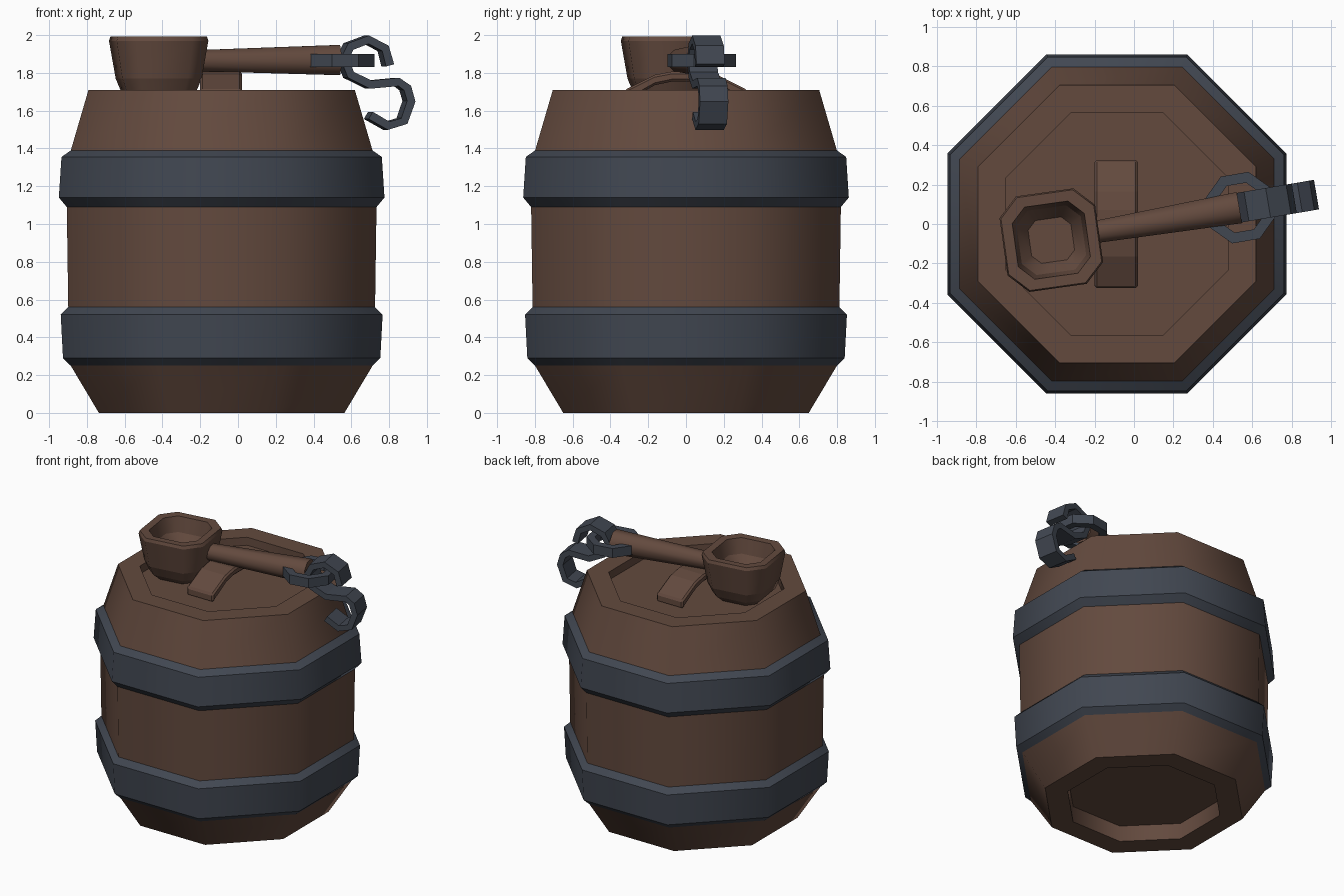
import bpy, bmesh, math
from mathutils import Vector

if "Cube" in bpy.data.objects:
    bpy.data.objects.remove(bpy.data.objects["Cube"])


def material(name, rgb):
    m = bpy.data.materials.new(name)
    m.diffuse_color = (*rgb, 1)
    m.use_nodes = True
    m.node_tree.nodes["Principled BSDF"].inputs["Base Color"].default_value = m.diffuse_color
    return m


WOOD = material("brown wood", (0.125, 0.068, 0.048))
IRON = material("dark iron", (0.053, 0.063, 0.083))
BX = -0.0865                      # barrel axis
YAW = math.radians(9.6)           # direction of the scoop on the lid
DIR = Vector((math.cos(YAW), math.sin(YAW), 0))
SIDE = Vector((-DIR.y, DIR.x, 0))
HUB = Vector((0.535, 0.083, 0))   # free end of the scoop handle


def loft(name, rings, mat, caps=(True, True), closed=False, smooth=True):
    """Skin equal-length rings; ring edges stay sharp, lengthwise edges smooth."""
    bm = bmesh.new()
    rows = [[bm.verts.new(p) for p in r] for r in rings]
    n, m = len(rows[0]), len(rows)
    for i in range(m if closed else m - 1):
        a, b = rows[i], rows[(i + 1) % m]
        for j in range(n):
            k = (j + 1) % n
            bm.faces.new((a[j], a[k], b[k], b[j]))
    if not closed:
        if caps[0]:
            bm.faces.new(rows[0][::-1])
        if caps[1]:
            bm.faces.new(rows[-1])
    if closed or all(caps):
        bmesh.ops.recalc_face_normals(bm, faces=bm.faces)
    for f in bm.faces:
        f.smooth = smooth
    for r in rows:
        for j in range(n):
            e = bm.edges.get((r[j], r[(j + 1) % n]))
            if e:
                e.smooth = False
    me = bpy.data.meshes.new(name)
    bm.to_mesh(me)
    bm.free()
    me.materials.append(mat)
    ob = bpy.data.objects.new(name, me)
    bpy.context.collection.objects.link(ob)
    return ob


def octagon(cx, cy, z, apothem, turn=0.0):
    r = apothem / math.cos(math.pi / 8)
    return [(cx + r * math.cos(turn + (j + 0.5) * math.pi / 4),
             cy + r * math.sin(turn + (j + 0.5) * math.pi / 4), z) for j in range(8)]


def rounded_square(cx, cy, z, h, turn):
    c = h * 0.6
    pts = [(h, -c), (h, c), (c, h), (-c, h), (-h, c), (-h, -c), (-c, -h), (c, -h)]
    co, si = math.cos(turn), math.sin(turn)
    return [(cx + x * co - y * si, cy + x * si + y * co, z) for x, y in pts]


# barrel body, with recessed base and recessed lid
body = [(0.12, 0.50), (0, 0.50), (0, 0.65), (0.26, 0.805), (0.55, 0.812),
        (1.10, 0.82), (1.385, 0.80), (1.71, 0.705), (1.71, 0.565), (1.65, 0.565)]
loft("barrel_body", [octagon(BX, 0, z, a) for z, a in body], WOOD)

# iron hoops
lower = [(0.25, 0.80), (0.29, 0.84), (0.52, 0.852), (0.56, 0.812)]
upper = [(1.09, 0.82), (1.14, 0.862), (1.355, 0.848), (1.39, 0.798)]
for name, prof in (("lower_hoop", lower), ("upper_hoop", upper)):
    loft(name, [octagon(BX, 0, z, a) for z, a in prof], IRON, caps=(False, False))

# arched grip on the lid
half = [(-0.325, 1.71, 1.645), (-0.165, 1.79, 1.735), (-0.07, 1.808, 1.755)]
arch = half + [(-y, t, b) for y, t, b in reversed(half)]
grip = loft("lid_grip", [[(-0.20, y, b), (0.02, y, b), (0.02, y, t), (-0.20, y, t)]
                         for y, t, b in arch], WOOD, smooth=False)
bev = grip.modifiers.new("edge", 'BEVEL')
bev.width, bev.segments, bev.limit_method = 0.012, 1, 'ANGLE'
bev.angle_limit = math.radians(60)

# scoop cup, outside then over the rim and down inside
cup = [(1.655, 0.14), (1.70, 0.185), (1.77, 0.212), (1.97, 0.245), (1.992, 0.238),
       (1.99, 0.185), (1.88, 0.165), (1.79, 0.11)]
loft("scoop_cup", [rounded_square(-0.42, -0.082, z, h, math.radians(8)) for z, h in cup], WOOD)

# scoop handle, slightly thicker toward the free end
rings = []
for d, r, z in ((-0.75, 0.056, 1.865), (0.0, 0.08, 1.868)):
    c = HUB + DIR * d + Vector((0, 0, z))
    r /= math.cos(math.pi / 8)
    rings.append([c + SIDE * r * math.cos((j + 0.5) * math.pi / 4)
                  + Vector((0, 0, r * math.sin((j + 0.5) * math.pi / 4))) for j in range(8)])
loft("scoop_handle", rings, WOOD)

# flat iron ring through the handle end
loft("handle_ring", [octagon(0.54, 0.083, z, a, YAW) for z, a in
                     ((1.83, 0.12), (1.83, 0.172), (1.90, 0.172), (1.90, 0.12))],
     IRON, closed=True, smooth=False)

# s-shaped hook: flat strip swept along a path in the handle's plane (x, z)
path = [Vector(p) for p in
        ((0.793, 1.84), (0.768, 1.93), (0.68, 1.976), (0.585, 1.94), (0.552, 1.875),
         (0.585, 1.79), (0.69, 1.738), (0.84, 1.752), (0.885, 1.72), (0.905, 1.65),
         (0.868, 1.545), (0.785, 1.52), (0.69, 1.575))]
rings = []
for i, p in enumerate(path):
    t = (path[min(i + 1, len(path) - 1)] - path[max(i - 1, 0)]).normalized()
    nrm = Vector((-t.y, t.x)) * 0.022
    ring = []
    for s, w in ((1, 1), (1, -1), (-1, -1), (-1, 1)):
        q = p + nrm * s
        ring.append(HUB + DIR * ((q.x - HUB.x) / DIR.x) + SIDE * (0.076 * w)
                    + Vector((0, 0, q.y)))
    rings.append(ring)
loft("s_hook", rings, IRON, smooth=False)
